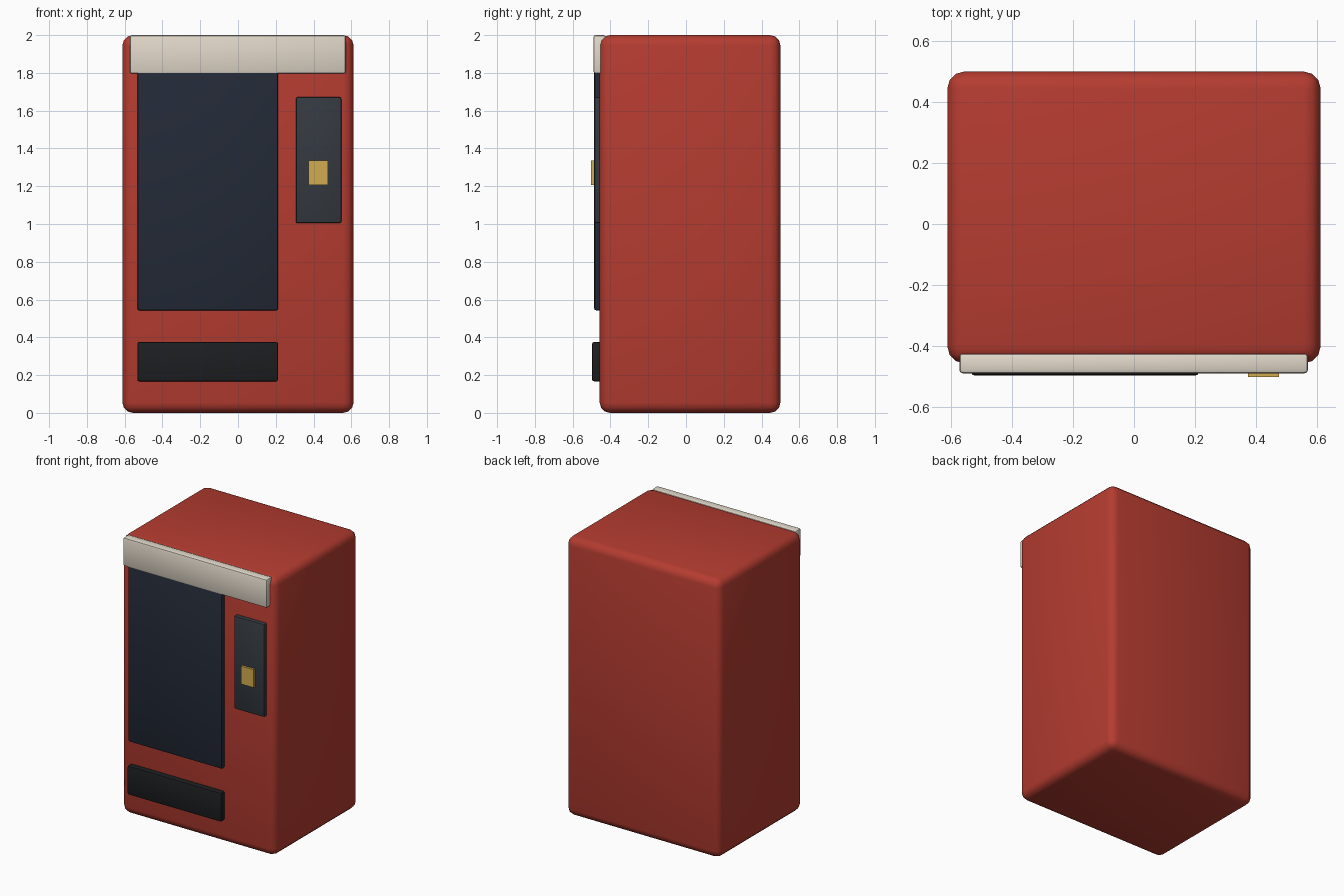
import bpy
import math

if "Cube" in bpy.data.objects:
    bpy.data.objects.remove(bpy.data.objects["Cube"])


def material(name, color):
    m = bpy.data.materials.new(name)
    m.diffuse_color = (*color, 1)
    m.use_nodes = True
    m.node_tree.nodes["Principled BSDF"].inputs["Base Color"].default_value = m.diffuse_color
    return m


def box(name, x, y, z, mat, bevel=0.0, segments=2):
    """Box spanning the given (min, max) ranges, with optional rounded edges."""
    spans = (x, y, z)
    bpy.ops.mesh.primitive_cube_add(size=1, location=[(a + b) / 2 for a, b in spans])
    ob = bpy.context.object
    ob.name = name
    ob.scale = [b - a for a, b in spans]
    bpy.ops.object.transform_apply(location=False, rotation=False, scale=True)
    ob.data.materials.append(mat)
    if bevel:
        mod = ob.modifiers.new("rounded_edges", 'BEVEL')
        mod.width = bevel
        mod.segments = segments
        bpy.ops.object.modifier_apply(modifier=mod.name)
        bpy.ops.object.shade_smooth_by_angle(angle=math.radians(40))
    return ob


red = material("red_paint", (0.46, 0.045, 0.03))
cream = material("cream", (0.76, 0.69, 0.59))
glass = material("dark_glass", (0.017, 0.023, 0.038))
grey = material("panel_grey", (0.035, 0.042, 0.052))
black = material("tray_black", (0.012, 0.013, 0.015))
brass = material("brass", (0.65, 0.41, 0.08))

# Cabinet
box("cabinet", (-0.612, 0.612), (-0.457, 0.5), (0, 2), red, 0.055, 3)

# Header sign across the top of the front
box("header_panel", (-0.573, 0.571), (-0.49, -0.424), (1.796, 2), cream, 0.012)

# Display window and collection tray share the same width
left_span = (-0.533, 0.212)
box("display_window", left_span, (-0.486, -0.44), (0.543, 1.82), glass, 0.01)
box("collection_tray", left_span, (-0.497, -0.42), (0.167, 0.375), black, 0.01)

# Payment panel with coin plate
box("payment_panel", (0.306, 0.547), (-0.486, -0.44), (1.004, 1.672), grey, 0.01)
box("coin_plate", (0.374, 0.476), (-0.502, -0.47), (1.206, 1.335), brass)
